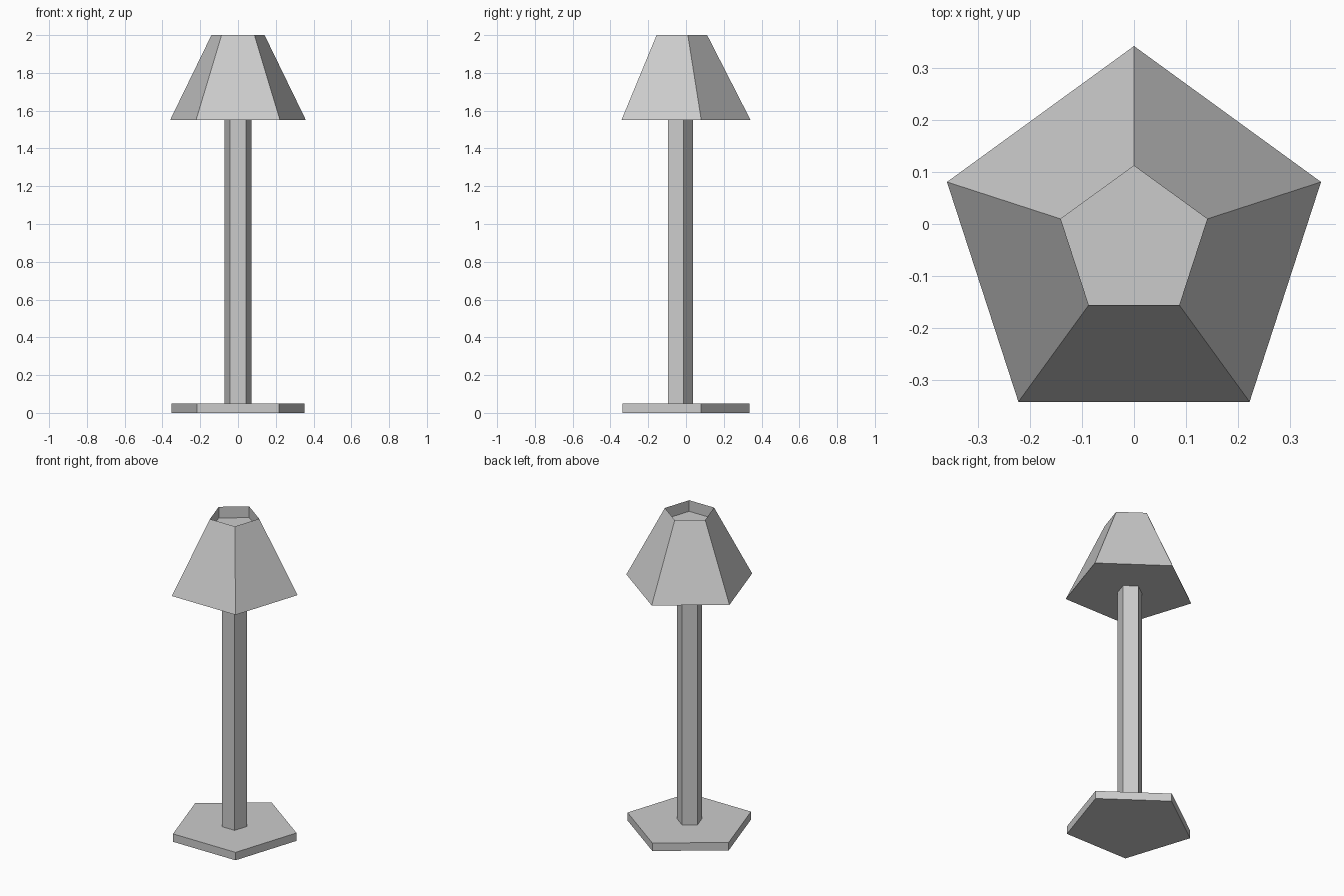
import bpy, bmesh
from math import sin, cos, pi

if "Cube" in bpy.data.objects:
    bpy.data.objects.remove(bpy.data.objects["Cube"])

CY = -0.036   # pentagon centre, so the outline is centred on y = 0
SIDES = 5


def lathe(name, profile):
    """Five-sided solid from (radius, z) rings, capped at both ends."""
    bm = bmesh.new()
    rings = []
    for r, z in profile:
        angles = [pi / 2 + 2 * pi * i / SIDES for i in range(SIDES)]
        rings.append([bm.verts.new((r * cos(a), CY + r * sin(a), z)) for a in angles])
    for low, high in zip(rings, rings[1:]):
        for i in range(SIDES):
            j = (i + 1) % SIDES
            bm.faces.new((low[i], low[j], high[j], high[i]))
    bm.faces.new(rings[0][::-1])
    bm.faces.new(rings[-1])
    bmesh.ops.recalc_face_normals(bm, faces=bm.faces)
    mesh = bpy.data.meshes.new(name)
    bm.to_mesh(mesh)
    bm.free()
    obj = bpy.data.objects.new(name, mesh)
    bpy.context.collection.objects.link(obj)
    return obj


# Flat foot plate
lathe("lamp_base", [(0.371, 0), (0.371, 0.05)])

# Upright pole
lathe("lamp_pole", [(0.074, 0.05), (0.074, 1.55)])

# Tapered shade with a closed underside and a shallow recess in the top
lathe("lamp_shade", [(0.378, 1.55), (0.148, 2.0), (0.148, 1.93)])
